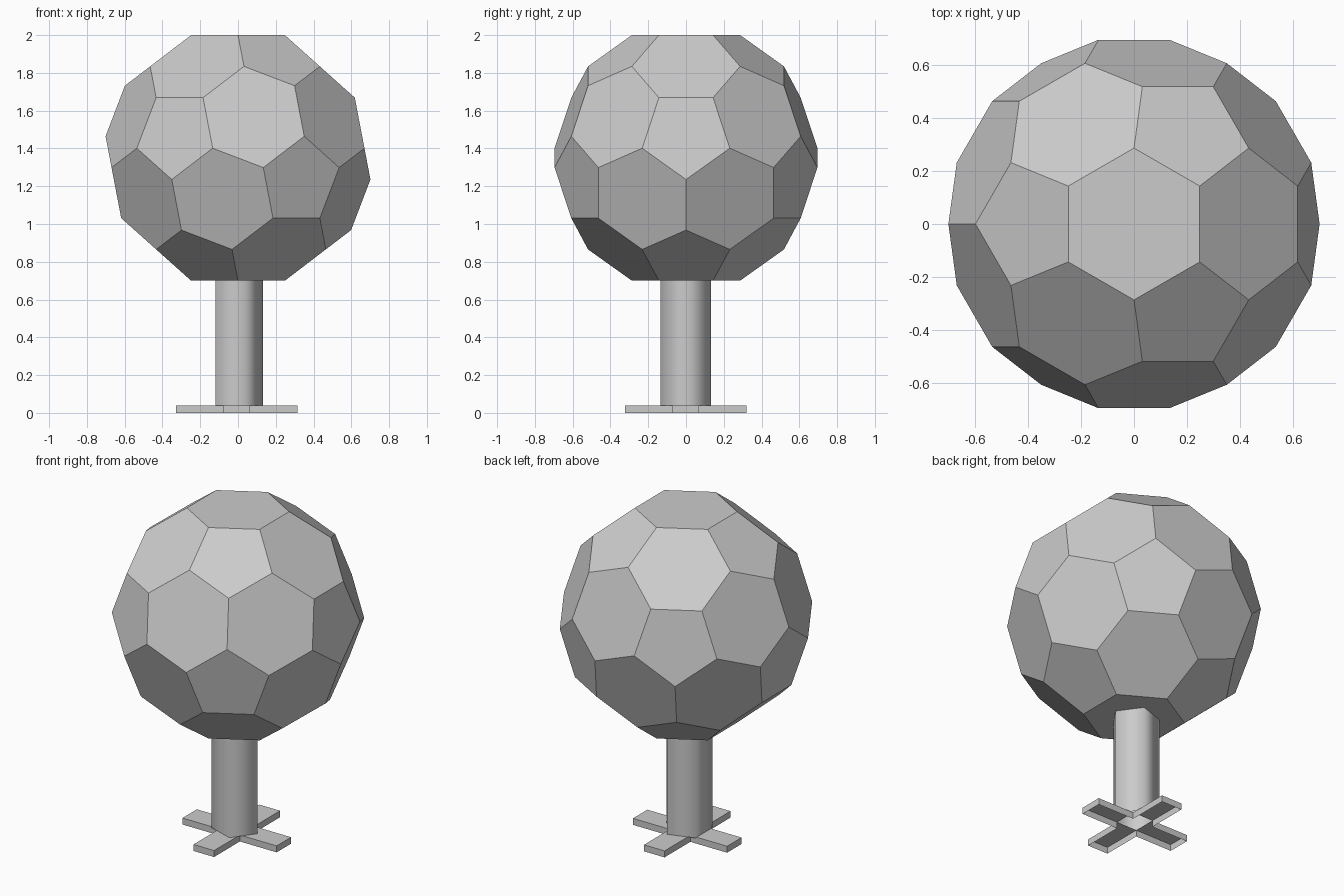
import bpy, bmesh, math
from mathutils import Vector

cube = bpy.data.objects.get("Cube")
if cube:
    bpy.data.objects.remove(cube, do_unlink=True)

grey = bpy.data.materials.new("plain grey")
grey.use_nodes = True
color = (0.6, 0.6, 0.6, 1)
grey.diffuse_color = color
grey.node_tree.nodes["Principled BSDF"].inputs["Base Color"].default_value = color


def finish(name, bm, location, smooth=False):
    """Turn a bmesh into a grey object in the scene."""
    for f in bm.faces:
        f.smooth = smooth
    mesh = bpy.data.meshes.new(name)
    bm.to_mesh(mesh)
    bm.free()
    mesh.materials.append(grey)
    obj = bpy.data.objects.new(name, mesh)
    obj.location = location
    bpy.context.collection.objects.link(obj)
    return obj


# Crown: an icosahedron standing on a face, with every corner cut off
INRADIUS = 0.65
PHI = (1 + math.sqrt(5)) / 2
edge = INRADIUS / (PHI ** 2 / (2 * math.sqrt(3)))
ring = edge / math.sqrt(3)
mid_z = INRADIUS / PHI ** 3
corners = []
for k in range(3):
    a = math.radians(120 * k)
    top = Vector((-ring * math.cos(a), -ring * math.sin(a), INRADIUS))
    mid = Vector((ring * PHI * math.cos(a), ring * PHI * math.sin(a), mid_z))
    corners += [top, mid, -top, -mid]

bm = bmesh.new()
for p in corners:
    for q in corners:
        if p is not q and (p - q).length < edge * 1.1:
            bm.verts.new(p.lerp(q, 1 / 3))
bmesh.ops.convex_hull(bm, input=bm.verts)
bmesh.ops.dissolve_limit(bm, angle_limit=0.05, verts=bm.verts, edges=bm.edges)
bmesh.ops.recalc_face_normals(bm, faces=bm.faces)
finish("crown", bm, (0, 0, 1.35))

# Trunk: open five-sided tube, softly shaded
BASE_X, BASE_Y, FOOT_H = -0.007, -0.002, 0.04
bm = bmesh.new()
TRUNK_TOP = 0.72
bmesh.ops.create_cone(bm, cap_ends=False, segments=5, radius1=0.14, radius2=0.14,
                      depth=TRUNK_TOP - FOOT_H)
# Turn one corner towards +x
first = max(bm.verts, key=lambda v: v.co.x + v.co.y * 0.01).co
turn = -math.atan2(first.y, first.x)
for v in bm.verts:
    x, y = v.co.xy
    v.co.x = x * math.cos(turn) - y * math.sin(turn)
    v.co.y = x * math.sin(turn) + y * math.cos(turn)
bmesh.ops.recalc_face_normals(bm, faces=bm.faces)
finish("trunk", bm, (BASE_X, BASE_Y, (TRUNK_TOP + FOOT_H) / 2), smooth=True)

# Cross foot: four arms, hollow underneath and open in the middle
HALF, REACH = 0.07, 0.321
bm = bmesh.new()
for k in range(4):
    c, s = round(math.cos(k * math.pi / 2)), round(math.sin(k * math.pi / 2))

    def at(x, y, z):
        return bm.verts.new((c * x - s * y, s * x + c * y, z))

    outline = [(HALF, -HALF), (REACH, -HALF), (REACH, HALF), (HALF, HALF)]
    upper = [at(x, y, FOOT_H) for x, y in outline]
    lower = [at(x, y, 0) for x, y in outline]
    bm.faces.new(upper)
    for i in range(3):
        bm.faces.new((lower[i], lower[i + 1], upper[i + 1], upper[i]))
bmesh.ops.remove_doubles(bm, verts=bm.verts, dist=0.0001)
finish("cross_foot", bm, (BASE_X, BASE_Y, 0))
